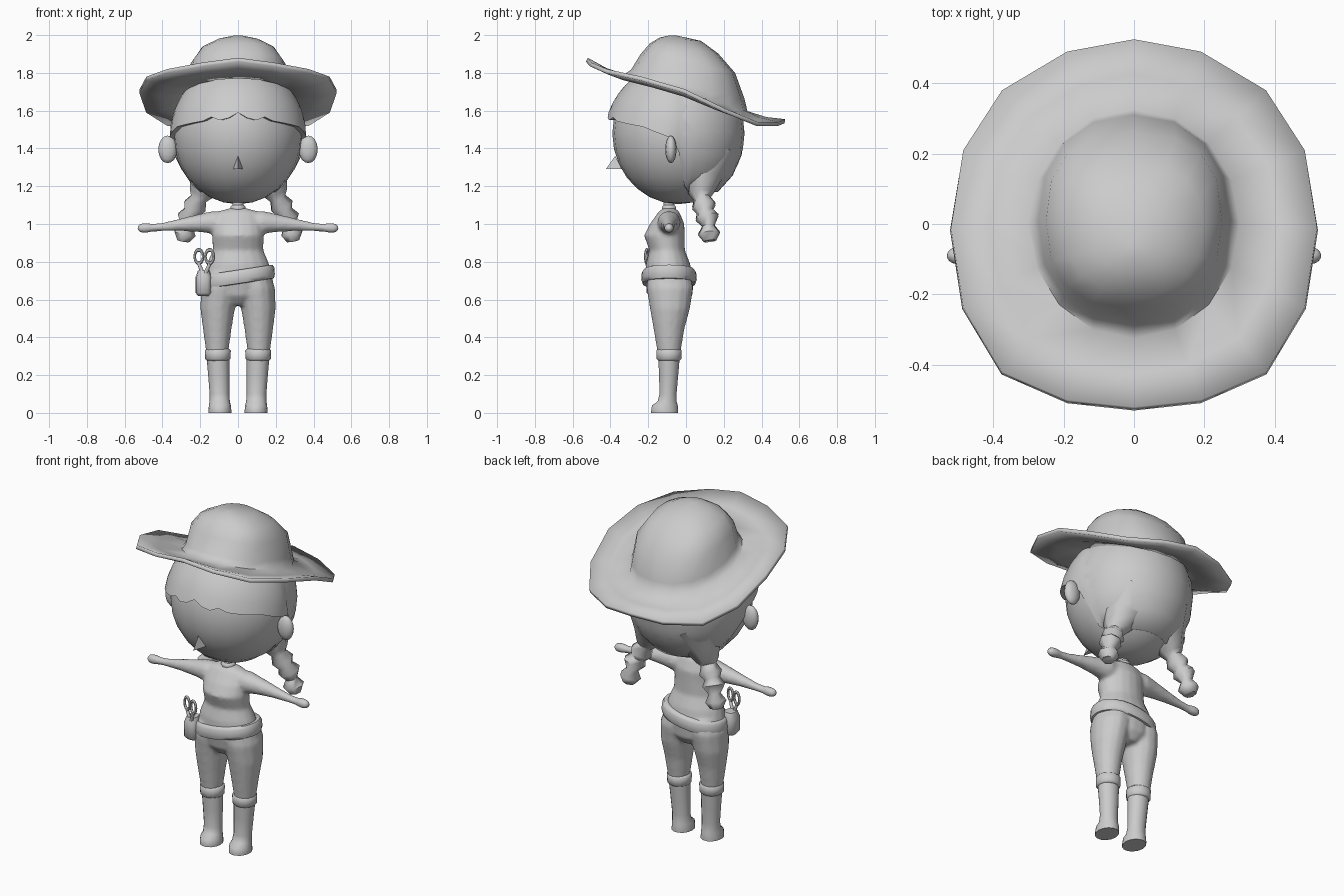
import bpy, bmesh, math
from mathutils import Vector

if "Cube" in bpy.data.objects:
    bpy.data.objects.remove(bpy.data.objects["Cube"])

clay = bpy.data.materials.new("plain grey")
clay.use_nodes = True
clay.diffuse_color = (0.6, 0.6, 0.6, 1)
clay.node_tree.nodes["Principled BSDF"].inputs["Base Color"].default_value = (0.6, 0.6, 0.6, 1)


def finish(name, bm, smooth=60):
    bmesh.ops.recalc_face_normals(bm, faces=bm.faces)
    mesh = bpy.data.meshes.new(name)
    bm.to_mesh(mesh)
    bm.free()
    mesh.materials.append(clay)
    obj = bpy.data.objects.new(name, mesh)
    bpy.context.collection.objects.link(obj)
    bpy.ops.object.select_all(action='DESELECT')
    obj.select_set(True)
    bpy.context.view_layer.objects.active = obj
    if smooth:
        bpy.ops.object.shade_smooth_by_angle(angle=math.radians(smooth))
    return obj


def loft(name, rings, caps=(True, True), smooth=60):
    """Skin a list of equal-length point rings."""
    bm = bmesh.new()
    rows = [[bm.verts.new(p) for p in ring] for ring in rings]
    n = len(rows[0])
    for a, b in zip(rows, rows[1:]):
        for i in range(n):
            j = (i + 1) % n
            bm.faces.new((a[i], a[j], b[j], b[i]))
    for row, cap in ((rows[0], caps[0]), (rows[-1], caps[1])):
        if cap:
            bm.faces.new(row)
    return finish(name, bm, smooth)


def oval(z, cx, rx, cy, ry, n=14, slope_x=0.0, slope_y=0.0, power=1.0):
    """Horizontal ellipse that may be tilted or squared off."""
    ring = []
    for i in range(n):
        a = math.tau * i / n
        c, s = math.cos(a), math.sin(a)
        x = rx * math.copysign(abs(c) ** power, c)
        y = ry * math.copysign(abs(s) ** power, s)
        ring.append((cx + x, cy + y, z + slope_x * x + slope_y * y))
    return ring


def tube(name, path, n=10):
    """Round tube through (x, y, z, radius) stations."""
    pts = [Vector(p[:3]) for p in path]
    rings = []
    for i, p in enumerate(pts):
        d = (pts[min(i + 1, len(pts) - 1)] - pts[max(i - 1, 0)]).normalized()
        u = d.cross(Vector((0, 1, 0))).normalized()
        v = d.cross(u)
        r = path[i][3]
        rings.append([p + r * (math.cos(math.tau * k / n) * u + math.sin(math.tau * k / n) * v)
                      for k in range(n)])
    return loft(name, rings)


def ellipsoid(name, centre, radii, u=16, v=10):
    bm = bmesh.new()
    bmesh.ops.create_uvsphere(bm, u_segments=u, v_segments=v, radius=1)
    for vert in bm.verts:
        vert.co = Vector(c + r * k for c, r, k in zip(centre, radii, vert.co))
    return finish(name, bm)


# Head
HEAD, SIZE = (0, -0.04, 1.48), (0.345, 0.35, 0.375)
ellipsoid("head", HEAD, SIZE, 24, 14)


# Hair shell with a flared fringe in front and full length behind
def hairline(a):
    front = math.degrees(abs(a))
    if front < 62:
        notch = 0.015 * math.cos(math.radians(front * 15)) if front < 30 else 0
        return 1.575 - 0.001 * front + notch
    if front < 88:
        return 1.51 - (front - 62) * 0.0025
    return max(1.17, 1.44 - (front - 88) * 0.025)


rows = []
for step in range(-1, 8):
    row = []
    t = max(step, 0) / 7
    for i in range(48):
        a = math.tau * i / 48 - math.pi
        low = math.asin((hairline(a) - HEAD[2]) / SIZE[2] / 1.02)
        lat = low + (1.3 - low) * t
        flare = max(0, math.cos(a * 0.95)) ** 0.5
        k = 0.97 if step < 0 else 1.02 + 0.085 * flare - 0.06 * t
        row.append((HEAD[0] + SIZE[0] * k * math.cos(lat) * math.sin(a),
                    HEAD[1] - SIZE[1] * k * math.cos(lat) * math.cos(a),
                    HEAD[2] + SIZE[2] * 1.02 * math.sin(lat)))
    rows.append(row)
loft("hair", rows, (False, True), 50)

# Nose
bm = bmesh.new()
nose = [bm.verts.new(p) for p in ((-.026, -.34, 1.29), (.026, -.34, 1.29), (0, -.375, 1.36), (0, -.425, 1.29))]
for tri in ((0, 1, 2), (0, 1, 3), (1, 2, 3), (2, 0, 3)):
    bm.faces.new([nose[i] for i in tri])
finish("nose", bm, 0)

# Hat: brim edge drops to the back, then runs into the squarish crown
edge = [(0, .525, 1.555), (.19, .49, 1.54), (.375, .38, 1.54), (.485, .21, 1.61), (.52, -.01, 1.715),
        (.485, -.235, 1.78), (.375, -.42, 1.82), (.19, -.5, 1.855), (0, -.52, 1.88)]
edge += [(-x, y, z) for x, y, z in edge[-2:0:-1]]
edge = edge[4::-1] + edge[:4:-1]
hat_rings = [oval(1.695, 0, .3, .0, .325, 16, 0, -.3),
             oval(1.74, 0, .272, .01, .3, 16, 0, -.26, .9),
             oval(1.85, 0, .25, .01, .25, 16, 0, -.2, .8),
             oval(1.93, 0, .195, -.01, .18, 16, 0, -.15, .8),
             oval(1.978, 0, .11, -.03, .11, 16, 0, -.08),
             oval(1.998, 0, .02, -.07, .02, 16)]
middle = [Vector(e).lerp(Vector(b), .5) - Vector((0, 0, .01)) for e, b in zip(edge, hat_rings[0])]
hat = loft("hat", [edge, middle] + hat_rings, (False, True))
rim = hat.modifiers.new("thickness", 'SOLIDIFY')
rim.thickness, rim.offset = 0.022, -1

# Neck with a small collar
loft("neck", [oval(z, 0, .03, -.09, .03, 10) for z in (1.04, 1.15)])
loft("collar", [oval(z, 0, r, -.09, r, 10) for z, r in ((1.065, .03), (1.075, .04), (1.09, .04), (1.1, .03))])

# Torso down to the crotch; limbs are fused to it below
body = [loft("body", [oval(z, 0, rx, cy, ry, 18) for z, rx, cy, ry in (
    (1.085, .04, -.09, .03), (1.065, .11, -.09, .055), (1.0, .135, -.1, .092), (.94, .137, -.115, .108),
    (.86, .135, -.1, .095), (.79, .165, -.095, .118), (.7, .187, -.088, .13), (.62, .16, -.083, .118),
    (.57, .06, -.08, .08))])]

# Tilted belt
loft("belt", [oval(z, 0, rx, -.09, ry, 24, .15, 0, .92) for z, rx, ry in (
    (.757, .16, .11), (.757, .183, .134), (.742, .192, .144), (.705, .195, .147), (.685, .191, .14),
    (.68, .16, .11))])

# Hip pouch with scissors
loft("pouch", [oval(z, -.182, rx, -.165, ry, 10, power=.65) for z, rx, ry in (
    (.62, .03, .03), (.635, .042, .045), (.72, .042, .048), (.755, .03, .035))])
for x, y in ((-.207, -.185), (-.15, -.207)):
    bpy.ops.mesh.primitive_torus_add(major_radius=.024, minor_radius=.007, major_segments=14, minor_segments=6,
                                     location=(x, y, .828), rotation=(math.pi / 2, 0, -.35))
    loop = bpy.context.object
    loop.name = "scissor_loop"
    loop.scale.y = 1.5
    loop.data.materials.append(clay)
    bpy.ops.object.shade_smooth_by_angle(angle=1.0)
    tube("scissor_shank", [(x, y, .79, .009), (-.18, -.19, .72, .012)], 6)

for side, s in (("left", 1), ("right", -1)):
    # Ear
    ellipsoid(side + "_ear", (s * .372, -.08, 1.395), (.05, .03, .073), 12, 8)

    # Braid spreading out of the hair, with pinched knots
    tube(side + "_braid", [(s * x, y, z, r) for x, y, z, r in (
        (.11, .1, 1.37, .17), (.165, .08, 1.24, .105), (.2, .08, 1.16, .065), (.21, .085, 1.135, .045),
        (.23, .095, 1.095, .065), (.245, .1, 1.065, .045), (.262, .112, 1.035, .064), (.272, .118, .99, .034),
        (.283, .122, .95, .06), (.29, .127, .91, .035))], 7)

    # Arm and hand
    body.append(tube(side + "_arm", [(s * x, -.09, z, r) for x, z, r in (
        (.05, 1.01, .055), (.13, 1.008, .062), (.2, 1.005, .049), (.3, .996, .034), (.4, .984, .023),
        (.455, .98, .021), (.475, .98, .027), (.505, .978, .028), (.525, .978, .021), (.534, .978, .01))], 12))

    # Leg
    body.append(loft(side + "_leg", [oval(z, s * cx, rx, cy, ry) for z, cx, rx, cy, ry in (
        (.74, .085, .085, -.09, .115), (.66, .097, .1, -.085, .125), (.55, .108, .092, -.085, .107),
        (.45, .11, .077, -.09, .084), (.31, .11, .058, -.09, .06))]))

    # Boot cuff and boot
    loft(side + "_boot_cuff", [oval(z, s * .107, r, -.09, r) for z, r in (
        (.275, .056), (.285, .067), (.33, .069), (.342, .056))])
    loft(side + "_boot", [oval(z, s * cx, rx, cy, ry) for z, cx, rx, cy, ry in (
        (.29, .106, .06, -.09, .058), (.2, .102, .056, -.092, .052), (.1, .098, .052, -.095, .046),
        (.06, .097, .054, -.1, .052), (.04, .096, .058, -.112, .07), (.012, .096, .061, -.113, .073),
        (0, .096, .061, -.113, .073))], smooth=75)

# Fuse torso, arms and legs into one smooth skin
bpy.ops.object.select_all(action='DESELECT')
for part in body:
    part.select_set(True)
bpy.context.view_layer.objects.active = body[0]
bpy.ops.object.join()
skin = body[0].modifiers.new("fuse", 'REMESH')
skin.mode, skin.voxel_size, skin.use_smooth_shade = 'VOXEL', 0.01, True
blend = body[0].modifiers.new("blend", 'SMOOTH')
blend.factor, blend.iterations = 0.5, 8
